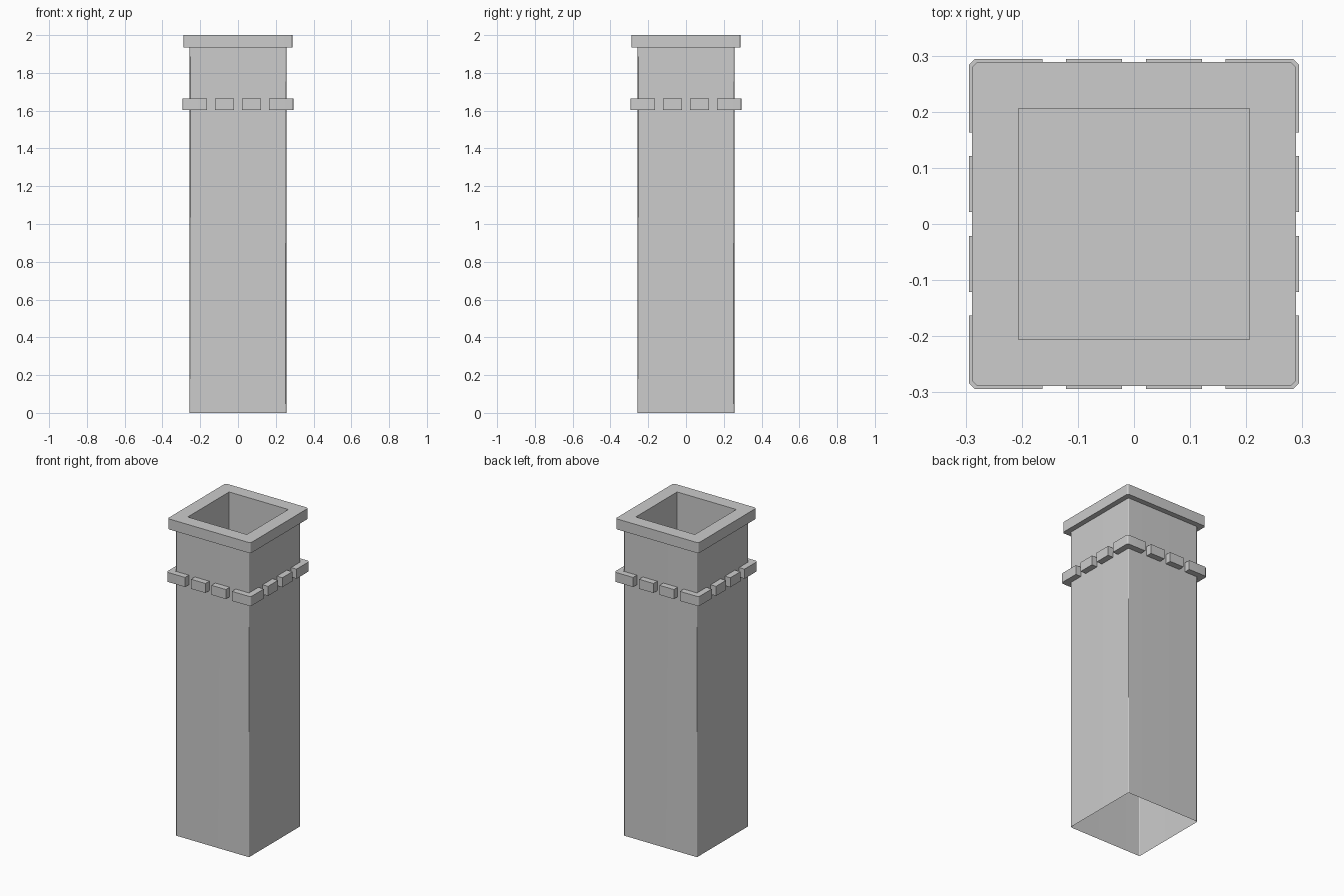
import bpy
import bmesh
import math

cube = bpy.data.objects.get("Cube")
if cube:
    bpy.data.objects.remove(cube, do_unlink=True)

grey = bpy.data.materials.new("mid_grey")
grey.use_nodes = True
colour = (0.604, 0.604, 0.604, 1.0)
grey.diffuse_color = colour
grey.node_tree.nodes["Principled BSDF"].inputs["Base Color"].default_value = colour

WALL = 0.256
BAND = 0.294
CHAMFER = 0.01


def finish(name, bm):
    bmesh.ops.remove_doubles(bm, verts=bm.verts, dist=0.0001)
    mesh = bpy.data.meshes.new(name)
    bm.to_mesh(mesh)
    bm.free()
    mesh.materials.append(grey)
    # Soft chamfers between flat faces
    mesh.shade_smooth()
    mesh.set_sharp_from_angle(angle=math.radians(50))
    obj = bpy.data.objects.new(name, mesh)
    bpy.context.collection.objects.link(obj)
    weighted = obj.modifiers.new("flat_faces", 'WEIGHTED_NORMAL')
    weighted.keep_sharp = True


def turn(points, quarter):
    for _ in range(quarter):
        points = [(-y, x) for x, y in points]
    return points


def square(half, cut):
    """Counter-clockwise square outline with cut corners."""
    side = [(half, cut - half), (half, half - cut)]
    return [p for quarter in range(4) for p in turn(side, quarter)]


def loft(name, rings, floor=False):
    """Join square rings given as (half width, corner cut, height)."""
    bm = bmesh.new()
    loops = [[bm.verts.new((x, y, z)) for x, y in square(half, cut)]
             for half, cut, z in rings]
    for low, high in zip(loops, loops[1:]):
        for i in range(8):
            j = (i + 1) % 8
            bm.faces.new((low[i], low[j], high[j], high[i]))
    if floor:
        bm.faces.new(loops[-1])
    finish(name, bm)


def prism(name, outline, bottom=1.604, top=1.664):
    bm = bmesh.new()
    face = bm.faces.new([bm.verts.new((x, y, bottom)) for x, y in outline])
    result = bmesh.ops.extrude_face_region(bm, geom=[face], use_keep_orig=True)
    verts = [v for v in result["geom"] if isinstance(v, bmesh.types.BMVert)]
    bmesh.ops.translate(bm, verts=verts, vec=(0, 0, top - bottom))
    bmesh.ops.recalc_face_normals(bm, faces=bm.faces)
    finish(name, bm)


# Open-bottomed shaft
loft("shaft", [(WALL, 0.006, 0), (WALL, 0.006, 1.934)])

# Overhanging cap with the recessed flue
loft("cap", [(WALL, 0.006, 1.934), (0.289, CHAMFER, 1.934),
             (0.289, CHAMFER, 2.0), (0.206, 0.0, 2.0),
             (0.206, 0.0, 1.5)], floor=True)

# Band of blocks: an L-shaped corner and two small blocks per side
corner = [(WALL, 0.163), (BAND, 0.163), (BAND, BAND - CHAMFER),
          (BAND - CHAMFER, BAND), (0.163, BAND), (0.163, WALL), (WALL, WALL)]
for side in range(4):
    prism(f"corner_block_{side + 1}", turn(corner, side))
    for label, start, end in (("a", -0.121, -0.021), ("b", 0.021, 0.121)):
        block = [(WALL, start), (BAND, start), (BAND, end), (WALL, end)]
        prism(f"band_block_{side + 1}{label}", turn(block, side))
